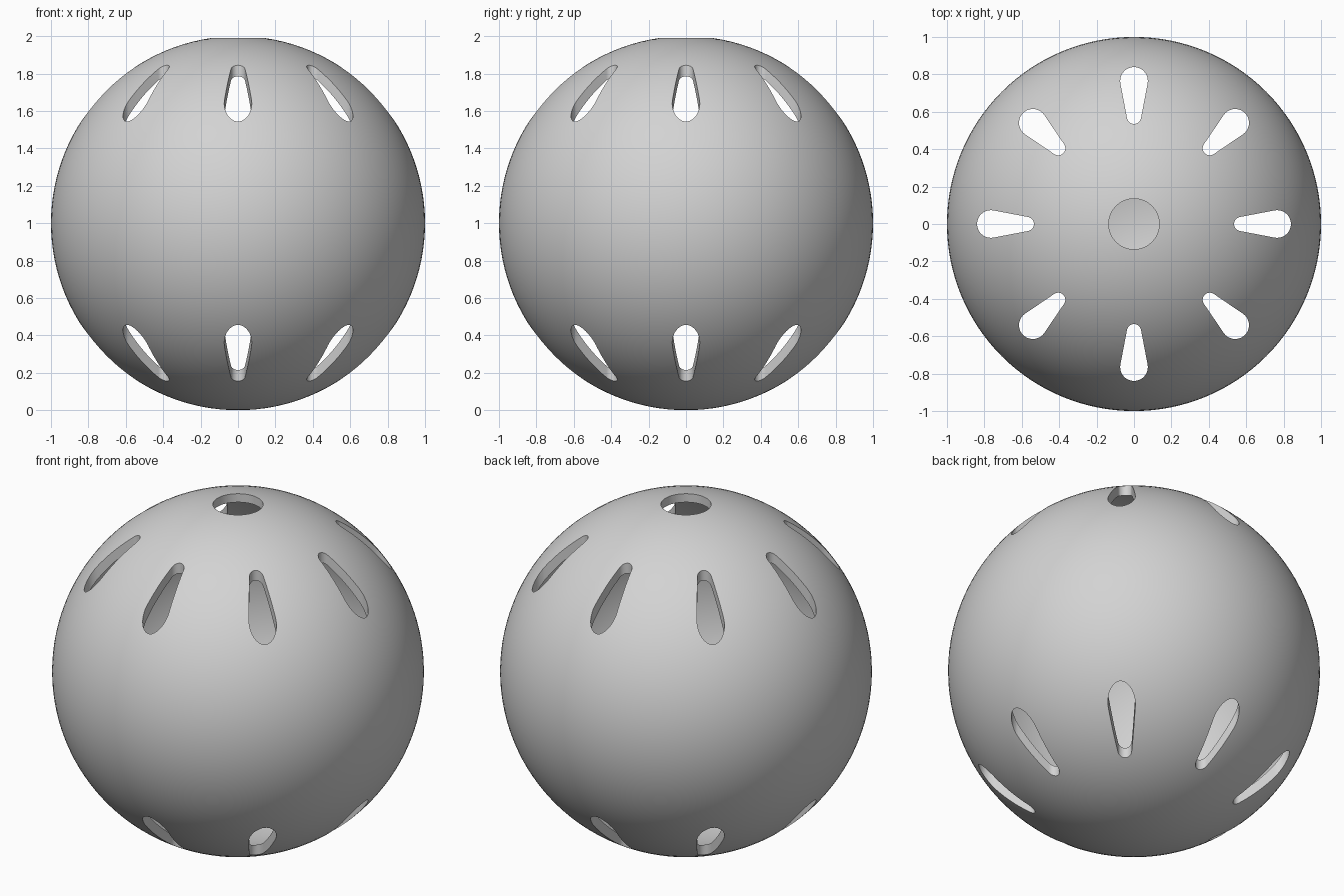
import bpy, bmesh, math

if "Cube" in bpy.data.objects:
    bpy.data.objects.remove(bpy.data.objects["Cube"])

OUTER, INNER = 1.0, 0.95      # shell radii
HOLE_R = 0.135                # round opening at the top


def new_object(name, bm):
    mesh = bpy.data.meshes.new(name)
    bm.to_mesh(mesh)
    bm.free()
    obj = bpy.data.objects.new(name, mesh)
    bpy.context.collection.objects.link(obj)
    return obj


def add_prism(bm, outline, z0, z1):
    """Closed vertical prism from a counter-clockwise outline."""
    low = [bm.verts.new((x, y, z0)) for x, y in outline]
    high = [bm.verts.new((x, y, z1)) for x, y in outline]
    n = len(outline)
    bm.faces.new(low[::-1])
    bm.faces.new(high)
    for i in range(n):
        j = (i + 1) % n
        bm.faces.new((low[i], low[j], high[j], high[i]))


def slot_outline(turn):
    """Teardrop pointing at the axis, wide end outward."""
    c0, r0, c1, r1 = 0.573, 0.038, 0.765, 0.074
    a = math.acos((r0 - r1) / (c1 - c0))   # tangent angle
    steps = 19
    pts = []
    for i in range(steps + 1):             # wide outer end
        t = -a + 2 * a * i / steps
        pts.append((c1 + r1 * math.cos(t), r1 * math.sin(t)))
    for i in range(steps + 1):             # narrow inner end
        t = a + (2 * math.pi - 2 * a) * i / steps
        pts.append((c0 + r0 * math.cos(t), r0 * math.sin(t)))
    c, s = math.cos(turn), math.sin(turn)
    return [(x * c - y * s, x * s + y * c) for x, y in pts]


# Hollow ball: outer skin plus reversed inner skin
bm = bmesh.new()
bmesh.ops.create_uvsphere(bm, u_segments=128, v_segments=64, radius=OUTER)
outer_faces = set(bm.faces)
bmesh.ops.create_uvsphere(bm, u_segments=128, v_segments=64, radius=INNER)
bmesh.ops.reverse_faces(bm, faces=[f for f in bm.faces if f not in outer_faces])
bmesh.ops.translate(bm, verts=bm.verts, vec=(0, 0, 1))
ball = new_object("hollow_ball", bm)

# Cutter: eight slots through top and bottom, one round hole on top only
bm = bmesh.new()
for k in range(8):
    add_prism(bm, slot_outline(k * math.pi / 4), -0.5, 2.5)
circle = [(HOLE_R * math.cos(2 * math.pi * (i + 0.5) / 64),
           HOLE_R * math.sin(2 * math.pi * (i + 0.5) / 64)) for i in range(64)]
add_prism(bm, circle, 1.5, 2.5)
cutter = new_object("hole_cutter", bm)
cutter.hide_render = True

# Cut the holes
mod = ball.modifiers.new("holes", 'BOOLEAN')
mod.operation = 'DIFFERENCE'
mod.solver = 'EXACT'
mod.object = cutter
bpy.ops.object.select_all(action='DESELECT')
bpy.context.view_layer.objects.active = ball
ball.select_set(True)
bpy.ops.object.modifier_apply(modifier=mod.name)
bpy.data.objects.remove(cutter, do_unlink=True)

# Colour and shading
grey = bpy.data.materials.new("light_grey")
grey.diffuse_color = (0.65, 0.65, 0.65, 1)
grey.use_nodes = True
grey.node_tree.nodes["Principled BSDF"].inputs["Base Color"].default_value = grey.diffuse_color
ball.data.materials.clear()
ball.data.materials.append(grey)
bpy.ops.object.shade_smooth_by_angle(angle=math.radians(30))
